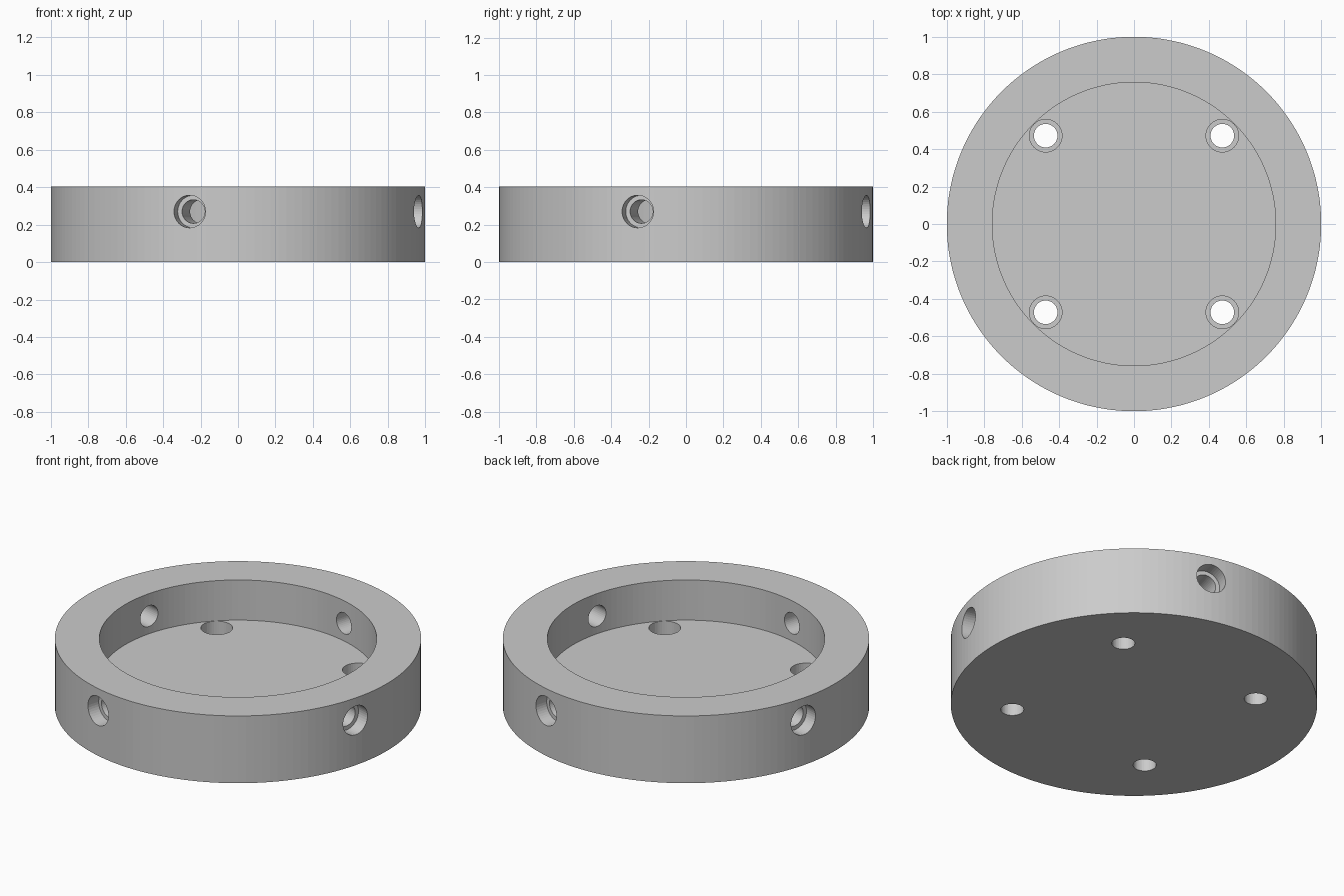
import bpy, bmesh
from math import radians, pi, cos, sin
from mathutils import Matrix

cube = bpy.data.objects.get("Cube")
if cube:
    bpy.data.objects.remove(cube, do_unlink=True)

HEIGHT, FLOOR, INNER = 0.405, 0.163, 0.757
HOLE, BORE = 0.063, 0.087

grey = bpy.data.materials.new("grey")
grey.use_nodes = True
colour = (0.6, 0.6, 0.6, 1)
grey.diffuse_color = colour
grey.node_tree.nodes["Principled BSDF"].inputs["Base Color"].default_value = colour


def lathe(name, profile, segments):
    """Closed solid from a profile of (radius, z) that starts and ends on the axis."""
    bm = bmesh.new()
    points = [bm.verts.new((r, 0, z)) for r, z in profile]
    edges = [bm.edges.new(pair) for pair in zip(points, points[1:])]
    bmesh.ops.spin(bm, geom=points + edges, cent=(0, 0, 0), axis=(0, 0, 1),
                   angle=2 * pi, steps=segments, use_merge=True)
    bmesh.ops.remove_doubles(bm, verts=bm.verts, dist=1e-5)
    bmesh.ops.recalc_face_normals(bm, faces=bm.faces)
    mesh = bpy.data.meshes.new(name)
    bm.to_mesh(mesh)
    bm.free()
    mesh.materials.append(grey)
    obj = bpy.data.objects.new(name, mesh)
    bpy.context.collection.objects.link(obj)
    return obj


def stepped_cutter(name, matrix, reach, rise):
    """Counterbored hole: the step lies at the local origin, the wide end along +z."""
    cutter = lathe(name, [(0, -reach), (HOLE, -reach), (HOLE, 0),
                          (BORE, 0), (BORE, rise), (0, rise)], 40)
    cutter.matrix_world = matrix
    cutter.hide_render = True
    return cutter


# Round body with a flat-bottomed recess
body = lathe("ring_housing", [(0, 0), (1, 0), (1, HEIGHT), (INNER, HEIGHT),
                              (INNER, FLOOR), (0, FLOOR)], 144)

cutters = []
for i in range(4):
    # Counterbored holes through the floor
    a = radians(45 + 90 * i)
    place = Matrix.Translation((0.667 * cos(a), 0.667 * sin(a), FLOOR - 0.085))
    cutters.append(stepped_cutter("floor_hole_cutter", place, 0.2, 0.15))
    # Counterbored radial holes through the wall
    place = (Matrix.Rotation(radians(-15 + 90 * i), 4, "Z")
             @ Matrix.Translation((0.92, 0, 0.27)) @ Matrix.Rotation(pi / 2, 4, "Y"))
    cutters.append(stepped_cutter("wall_hole_cutter", place, 0.25, 0.2))

for cutter in cutters:
    cut = body.modifiers.new("hole", "BOOLEAN")
    cut.operation, cut.solver, cut.object = "DIFFERENCE", "EXACT", cutter

# Apply the cuts and drop the cutters
bpy.context.view_layer.update()
graph = bpy.context.evaluated_depsgraph_get()
result = bpy.data.meshes.new_from_object(body.evaluated_get(graph))
body.modifiers.clear()
body.data = result
result.materials.clear()
result.materials.append(grey)
for face in result.polygons:
    face.material_index = 0
for cutter in cutters:
    bpy.data.objects.remove(cutter, do_unlink=True)
